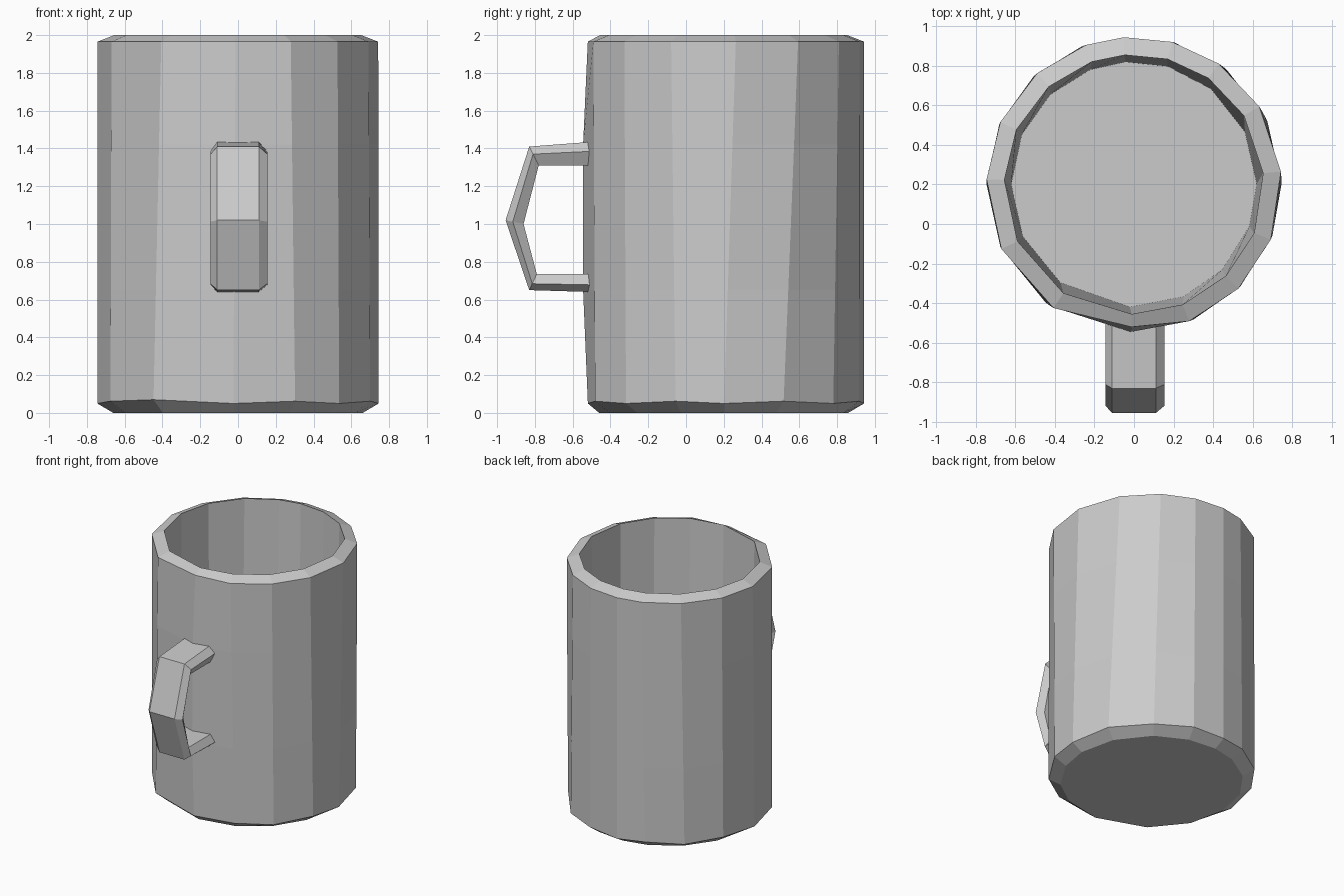
import bpy
import bmesh
from math import cos, sin, radians
from mathutils import Vector

cube = bpy.data.objects.get("Cube")
if cube:
    bpy.data.objects.remove(cube, do_unlink=True)

# One plain grey for the whole mug
grey = bpy.data.materials.new("grey clay")
grey.use_nodes = True
colour = (0.6, 0.6, 0.6, 1)
grey.diffuse_color = colour
grey.node_tree.nodes["Principled BSDF"].inputs["Base Color"].default_value = colour


def loft(name, rings):
    """Skin a list of closed rings, capping the first and the last."""
    bm = bmesh.new()
    loops = [[bm.verts.new(p) for p in ring] for ring in rings]
    n = len(loops[0])
    for a, b in zip(loops, loops[1:]):
        for i in range(n):
            j = (i + 1) % n
            bm.faces.new((a[i], a[j], b[j], b[i]))
    bm.faces.new(loops[0][::-1])
    bm.faces.new(loops[-1])
    bmesh.ops.recalc_face_normals(bm, faces=bm.faces)
    mesh = bpy.data.meshes.new(name)
    bm.to_mesh(mesh)
    bm.free()
    mesh.materials.append(grey)
    obj = bpy.data.objects.new(name, mesh)
    bpy.context.collection.objects.link(obj)
    return obj


# Body: uneven facets, slightly different at foot and rim
FOOT = [-92, -66, -44, -20, 0, 25, 51, 74, 94, 111, 133, 156, 180, 205, 233]
RIM = [-91, -68, -45, -22, 5, 32, 55, 75, 94, 109, 131, 155, 178, 206, 237]


def body_ring(radius, z, front=None):
    t = z / 2
    ring = []
    for i, (a, b) in enumerate(zip(FOOT, RIM)):
        angle = radians(a + (b - a) * t)
        r = front if front and i == 0 else radius
        ring.append(Vector((r * cos(angle), 0.2 + r * sin(angle), z)))
    return ring


foot_edge = body_ring(0.745, 0.05, 0.72)
for i, p in enumerate(foot_edge):
    p.z += 0.012 * (i % 2)
foot_edge[-1].z += 0.02

loft("mug_body", [
    body_ring(0.66, 0),
    foot_edge,
    body_ring(0.745, 0.65),
    body_ring(0.745, 1.42),
    body_ring(0.745, 1.965, 0.72),
    body_ring(0.655, 2.0),
    body_ring(0.62, 0.1),
])

# Handle: six-sided section swept along an outer and an inner path (y, z)
OUTER = [(-0.5, 1.435), (-0.83, 1.41), (-0.955, 1.02), (-0.83, 0.65), (-0.5, 0.64)]
INNER = [(-0.5, 1.31), (-0.78, 1.31), (-0.86, 1.0), (-0.79, 0.735), (-0.5, 0.735)]
SECTION = [(-0.11, 0), (0.11, 0), (0.155, 0.4), (0.12, 1), (-0.12, 1), (-0.145, 0.4)]

handle_rings = []
for (yo, zo), (yi, zi) in zip(OUTER, INNER):
    handle_rings.append([(x, yo + (yi - yo) * t, zo + (zi - zo) * t) for x, t in SECTION])
loft("mug_handle", handle_rings)
